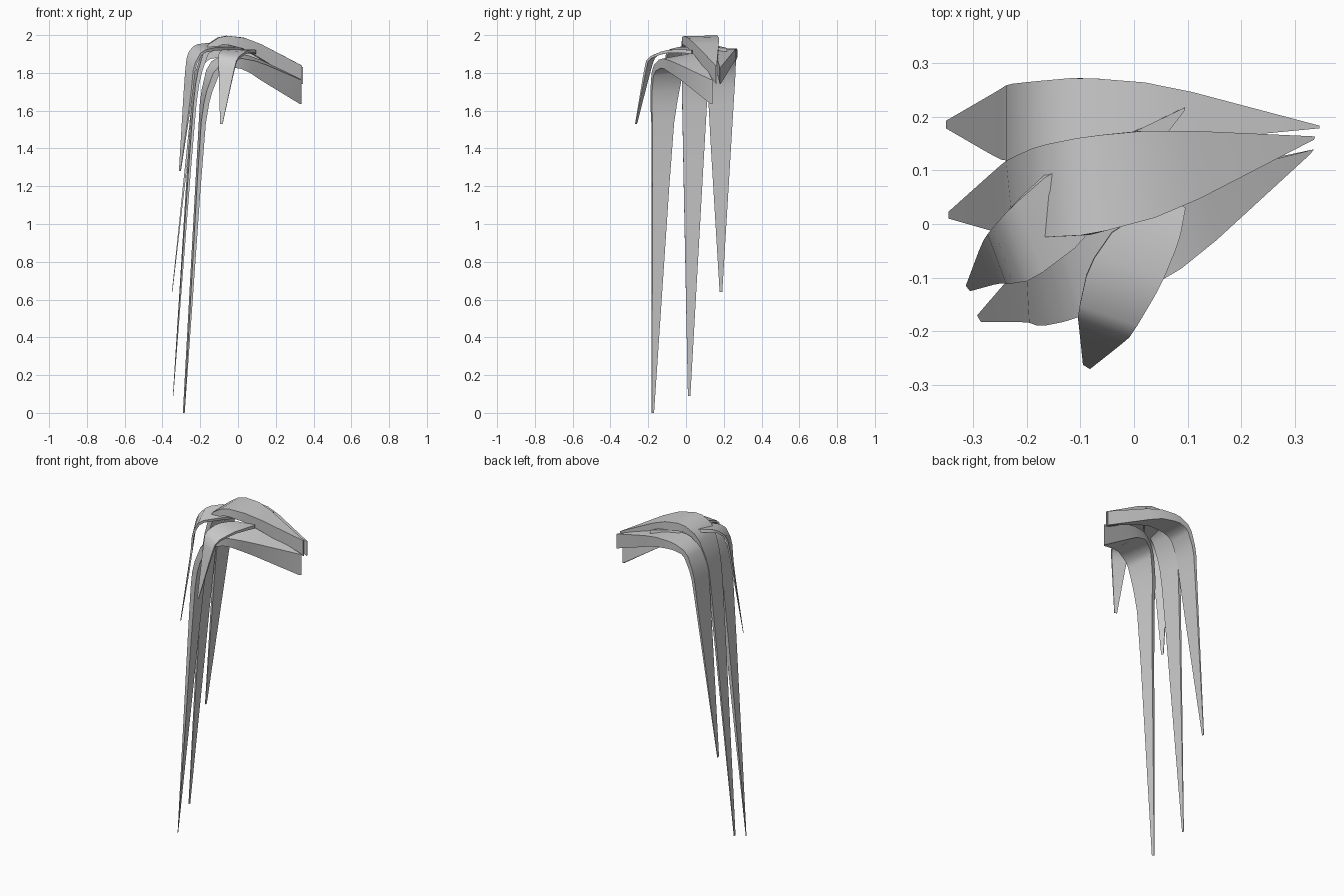
import bpy
from math import radians
from mathutils import Vector


def soften(points):
    """One corner-cutting pass that keeps the two ends in place."""
    pts = [Vector(p) for p in points]
    out = [pts[0]]
    for i in range(len(pts) - 1):
        a, b = pts[i], pts[i + 1]
        if i > 0:
            out.append(a.lerp(b, 0.2))
        if i < len(pts) - 2:
            out.append(a.lerp(b, 0.8))
    return out + [pts[-1]]


def lock(name, edge_a, edge_b, thick):
    """Closed lock of hair: outer sheet between two edge paths (tip first),
    thickened inwards by an amount given per path point."""
    a, b = soften(edge_a), soften(edge_b)
    depth = [v.x for v in soften([(t, 0, 0) for t in thick])]
    n = len(a)
    width = b[n // 2] - a[n // 2]
    mid = [p.lerp(q, 0.5) for p, q in zip(a, b)]
    verts = []
    for i in range(n):
        tangent = mid[min(i + 1, n - 1)] - mid[max(i - 1, 0)]
        inward = width.cross(tangent).normalized()
        if i == n - 1:
            inward = Vector((0, 0, -1))
        off = inward * depth[i]
        verts += [a[i], b[i], b[i] + off, a[i] + off]
    faces = [(0, 1, 2, 3), tuple(4 * (n - 1) + k for k in (3, 2, 1, 0))]
    for i in range(n - 1):
        for k in range(4):
            m = (k + 1) % 4
            faces.append((4 * i + k, 4 * i + 4 + k, 4 * i + 4 + m, 4 * i + m))
    mesh = bpy.data.meshes.new(name)
    mesh.from_pydata(verts, [], faces)
    ob = bpy.data.objects.new(name, mesh)
    bpy.context.collection.objects.link(ob)
    bpy.context.view_layer.objects.active = ob
    ob.select_set(True)
    bpy.ops.object.shade_smooth_by_angle(angle=radians(40))
    ob.select_set(False)


# Back lock
lock("back_lock",
     [(-.35, .178, .64), (-.25, .12, 1.6), (-.235, .118, 1.76), (-.19, .12, 1.89),
      (-.10, .13, 1.93), (.05, .15, 1.93), (.345, .178, 1.83)],
     [(-.35, .192, .64), (-.25, .25, 1.6), (-.235, .26, 1.76), (-.19, .265, 1.89),
      (-.10, .273, 1.93), (.05, .261, 1.925), (.345, .183, 1.83)],
     [.003, .015, .02, .03, .045, .06, .09])

# Middle lock, the highest one
lock("middle_lock",
     [(-.345, .010, .09), (-.24, -.02, 1.6), (-.22, -.022, 1.78), (-.175, -.025, 1.94),
      (-.08, -.02, 2.0), (.07, .02, 1.98), (.335, .157, 1.84)],
     [(-.345, .023, .09), (-.25, .108, 1.6), (-.235, .12, 1.78), (-.18, .145, 1.94),
      (-.09, .163, 2.0), (.05, .176, 1.985), (.337, .163, 1.84)],
     [.003, .015, .02, .03, .045, .06, .095])

# Long front lock
lock("front_lock",
     [(-.285, -.182, 0), (-.20, -.182, 1.5), (-.175, -.191, 1.68), (-.12, -.18, 1.83),
      (0, -.135, 1.88), (.11, -.07, 1.86), (.328, .13, 1.765)],
     [(-.292, -.170, 0), (-.21, -.075, 1.5), (-.20, -.05, 1.68), (-.16, -.02, 1.85),
      (-.06, .03, 1.91), (.08, .075, 1.89), (.335, .139, 1.765)],
     [.003, .025, .03, .035, .05, .075, .13])

# Short side lock
lock("side_lock",
     [(-.305, -.125, 1.28), (-.25, -.11, 1.68), (-.235, -.112, 1.84), (-.19, -.105, 1.92),
      (-.09, -.03, 1.94), (.095, .212, 1.932)],
     [(-.313, -.115, 1.28), (-.283, -.035, 1.78), (-.27, -.015, 1.90), (-.23, .03, 1.95),
      (-.15, .10, 1.96), (.095, .217, 1.932)],
     [.003, .01, .012, .015, .018, .02])

# Short fringe lock
lock("fringe_lock",
     [(-.082, -.27, 1.53), (-.025, -.225, 1.80), (-.005, -.208, 1.88), (.05, -.115, 1.92),
      (.085, -.03, 1.925), (.096, .030, 1.92)],
     [(-.095, -.262, 1.53), (-.102, -.195, 1.82), (-.105, -.17, 1.90), (-.085, -.08, 1.925),
      (-.03, .0, 1.925), (.09, .034, 1.92)],
     [.003, .01, .012, .015, .018, .02])
